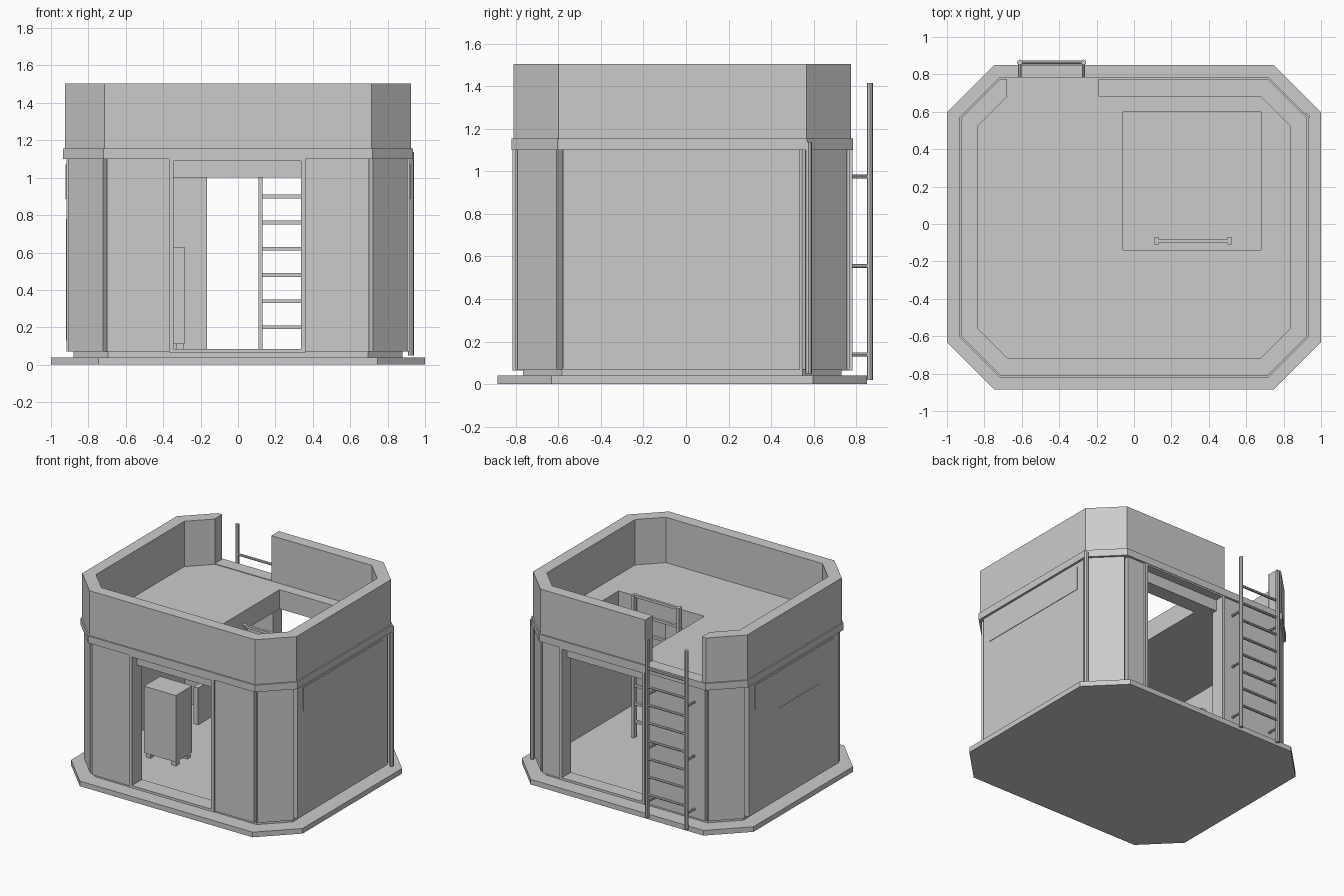
import bpy, bmesh
from mathutils import Vector

cube = bpy.data.objects.get("Cube")
if cube:
    bpy.data.objects.remove(cube)

grey = bpy.data.materials.new("concrete_grey")
grey.use_nodes = True
COLOUR = (0.6, 0.6, 0.6, 1)
grey.diffuse_color = COLOUR
grey.node_tree.nodes["Principled BSDF"].inputs["Base Color"].default_value = COLOUR

# Body outline: half width, front, back, corner cut
HALF, FRONT, BACK, CUT = 0.925, -0.81, 0.775, 0.21


def finish(name, bm):
    bmesh.ops.recalc_face_normals(bm, faces=bm.faces)
    mesh = bpy.data.meshes.new(name)
    bm.to_mesh(mesh)
    bm.free()
    mesh.materials.append(grey)
    obj = bpy.data.objects.new(name, mesh)
    bpy.context.scene.collection.objects.link(obj)
    return obj


def prism(name, pts, z0, z1):
    bm = bmesh.new()
    face = bm.faces.new([bm.verts.new((p[0], p[1], z0)) for p in pts])
    ext = bmesh.ops.extrude_face_region(bm, geom=[face])
    for v in ext["geom"]:
        if isinstance(v, bmesh.types.BMVert):
            v.co.z = z1
    return finish(name, bm)


def box(name, x0, x1, y0, y1, z0, z1):
    return prism(name, [(x0, y0), (x1, y0), (x1, y1), (x0, y1)], z0, z1)


def octagon(d):
    """Body outline moved inward by d, counterclockwise from the front right."""
    x, y0, y1, c = HALF - d, FRONT + d, BACK - d, CUT - 0.586 * d
    a = x - c
    return [Vector(p) for p in ((-a, y0), (a, y0), (x, y0 + c), (x, y1 - c),
                                (a, y1), (-a, y1), (-x, y1 - c), (-x, y0 + c))]


def strip(name, d0, d1, order, z0, z1, start=None, end=None):
    """Wall running along the octagon corners in order, with optional end cuts in x."""
    rows = []
    for d in (d0, d1):
        pts = octagon(d)
        row = [pts[i] for i in order]
        if start is not None:
            row.insert(0, Vector((start, row[0].y)))
        if end is not None:
            row.append(Vector((end, row[-1].y)))
        rows.append(row)
    bm = bmesh.new()
    grid = [[bm.verts.new((p.x, p.y, z)) for p in row]
            for row, z in ((rows[0], z0), (rows[0], z1), (rows[1], z1), (rows[1], z0))]
    n = len(rows[0])
    closed = start is None
    for i in range(n if closed else n - 1):
        j = (i + 1) % n
        for k in range(4):
            m = (k + 1) % 4
            bm.faces.new((grid[k][i], grid[k][j], grid[m][j], grid[m][i]))
    if not closed:
        bm.faces.new([g[0] for g in grid])
        bm.faces.new([g[-1] for g in grid])
    return finish(name, bm)


def rod(name, a, b, r, sides=8):
    a, b = Vector(a), Vector(b)
    bm = bmesh.new()
    bmesh.ops.create_cone(bm, cap_ends=True, segments=sides, radius1=r, radius2=r,
                          depth=(b - a).length)
    obj = finish(name, bm)
    obj.rotation_euler = (b - a).to_track_quat("Z", "Y").to_euler()
    obj.location = (a + b) / 2
    return obj


# Foundation and floor
prism("foundation", octagon(-0.075), 0, 0.04)
prism("floor", octagon(0.045), 0.04, 0.075)

# Inner walls with front and back doorways
strip("left_wall_core", 0.045, 0.1, [1, 2, 3, 4], 0.07, 1.12, 0.35, 0.535)
strip("right_wall_core", 0.045, 0.1, [5, 6, 7, 0], 0.07, 1.12, -0.18, -0.36)

# Outer wall panels with notches between them
OUT, IN = 0.008, 0.05
for x0, x1 in ((-0.70, -0.36), (0.35, 0.70)):
    box("front_panel", x0, x1, FRONT + OUT, FRONT + IN, 0.07, 1.1)
for x0, x1 in ((-0.70, -0.18), (0.54, 0.70)):
    box("back_panel", x0, x1, BACK - IN, BACK - OUT, 0.07, 1.1)
for side in (-1, 1):
    xs = sorted((side * (HALF - IN), side * (HALF - OUT)))
    box("side_panel", *xs, -0.575, 0.535, 0.07, 1.1)
    xs = sorted((side * (HALF - OUT - 0.005), side * (HALF - OUT + 0.004)))
    box("side_window_plate", *xs, -0.505, 0.465, 0.885, 1.07)
    if side < 0:
        box("side_hatch_plate", xs[0] + 0.002, xs[1], -0.34, 0.17, 0.13, 0.78)
ring = octagon(OUT)
for i in (1, 3, 5, 7):
    a, b = ring[i], ring[(i + 1) % 8]
    along = (b - a).normalized()
    inward = Vector((-along.y, along.x)) * 0.04
    a, b = a + along * 0.015, b - along * 0.015
    prism("corner_panel", [a, b, b + inward, a + inward], 0.07, 1.1)


# Door frames
def door_frame(name, x0, x1, y0, y1):
    t = 0.025
    box(name + "_post", x0, x0 + t, y0, y1, 0.07, 1.1)
    box(name + "_post", x1 - t, x1, y0, y1, 0.07, 1.1)
    box(name + "_sill", x0, x1, y0, y1, 0.065, 0.085)
    box(name + "_head", x0, x1, y0, y1, 1.088, 1.102)


door_frame("front_door", -0.37, 0.362, -0.816, -0.69)
door_frame("back_door", -0.19, 0.55, 0.67, 0.781)

# Roof slab with a hatch opening
roof = prism("roof", octagon(0.06), 1.0, 1.15)
cutter = box("hatch_cutter", -0.06, 0.68, -0.14, 0.6, 0.9, 1.3)
cutter.hide_render = True
cutter.hide_viewport = True
cutter.display_type = "WIRE"
cut = roof.modifiers.new("hatch", "BOOLEAN")
cut.operation, cut.solver, cut.object = "DIFFERENCE", "EXACT", cutter

# Band and parapet with a gap at the ladder
strip("roof_band", -0.01, 0.09, range(8), 1.1, 1.155)
strip("parapet", 0, 0.092, [5, 6, 7, 0, 1, 2, 3, 4], 1.155, 1.505, -0.68, -0.19)

# Outside ladder
for x in (-0.61, -0.27):
    rod("outer_ladder_rail", (x, 0.864, 0.02), (x, 0.864, 1.415), 0.015)
    for z in (0.14, 0.555, 0.975):
        rod("outer_ladder_bracket", (x, 0.75, z), (x, 0.864, z), 0.009)
for k in range(8):
    z = 0.2 + 0.14 * k
    rod("outer_ladder_rung", (-0.61, 0.864, z), (-0.27, 0.864, z), 0.01)
    box("inner_ladder_rung", 0.12, 0.51, -0.1, -0.08, z - 0.01, z + 0.01)

# Inside ladder below the hatch
for x in (0.11, 0.5):
    box("inner_ladder_rail", x, x + 0.02, -0.11, -0.07, 0.07, 1.19)

# Drainpipe
rod("drainpipe", (0.924, 0.575, 0.05), (0.924, 0.575, 1.137), 0.016)

# Cabinet on feet, and a low panel behind it
box("cabinet", -0.56, -0.285, -0.36, -0.16, 0.11, 0.63)
for x in (-0.55, -0.33):
    for y in (-0.35, -0.21):
        box("cabinet_foot", x, x + 0.04, y, y + 0.04, 0.07, 0.115)
box("low_panel", -0.44, -0.4, 0.08, 0.27, 0.2, 0.49)
